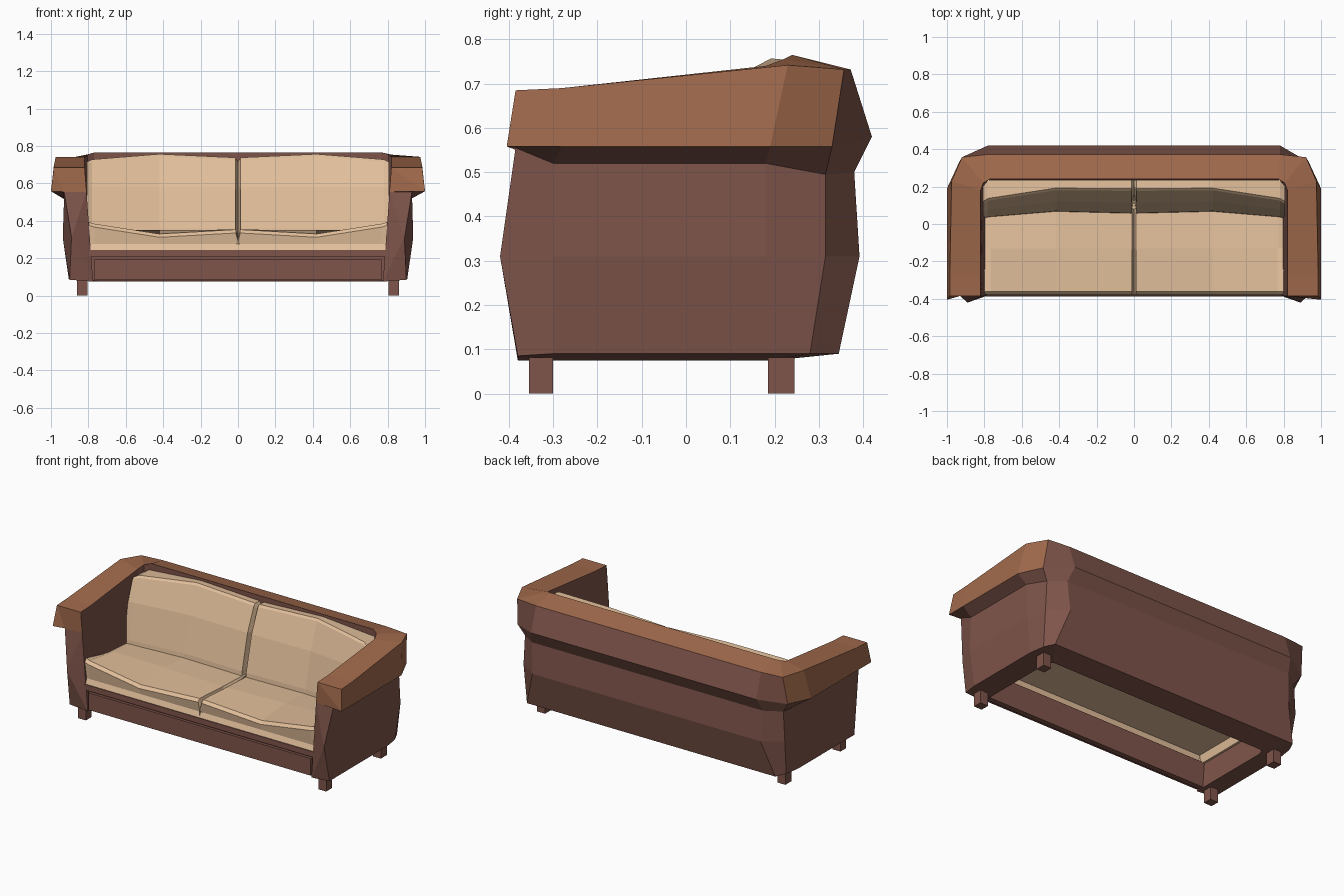
import bpy, bmesh

if "Cube" in bpy.data.objects:
    bpy.data.objects.remove(bpy.data.objects["Cube"])

def material(name, rgb):
    m = bpy.data.materials.new(name)
    m.diffuse_color = (*rgb, 1)
    m.use_nodes = True
    m.node_tree.nodes["Principled BSDF"].inputs["Base Color"].default_value = m.diffuse_color
    return m

BODY = material("dark brown leather", (0.212, 0.090, 0.069))
RIM = material("tan brown leather", (0.355, 0.143, 0.072))
CUSHION = material("beige fabric", (0.76, 0.52, 0.325))

def finish(name, bm, mats, rule=None):
    bmesh.ops.recalc_face_normals(bm, faces=bm.faces)
    if rule:
        for f in bm.faces:
            f.material_index = rule(f)
    me = bpy.data.meshes.new(name)
    bm.to_mesh(me)
    bm.free()
    for m in mats:
        me.materials.append(m)
    ob = bpy.data.objects.new(name, me)
    bpy.context.collection.objects.link(ob)
    return ob

def loft(name, rings, mats, rule=None, fan=None):
    """Skin closed rings of equal length and cap both ends (optionally as a fan)."""
    bm = bmesh.new()
    vs = [[bm.verts.new(p) for p in r] for r in rings]
    n = len(vs[0])
    for a, b in zip(vs, vs[1:]):
        for i in range(n):
            j = (i + 1) % n
            bm.faces.new((a[i], a[j], b[j], b[i]))
    for r in (vs[0], vs[-1]):
        if fan is None:
            bmesh.ops.triangulate(bm, faces=[bm.faces.new(r)])
        else:
            r = r[fan:] + r[:fan]
            for i in range(1, n - 1):
                bm.faces.new((r[0], r[i], r[i + 1]))
    return finish(name, bm, mats, rule)

def u_loft(name, levels, mats, rule=None, fan=None):
    """Levels run from the arm front to the back centre; mirror them to a U."""
    half = [list(r) for r in zip(*levels)]
    other = [[(-x, y, z) for x, y, z in r] for r in half[-2::-1]]
    return loft(name, half + other, mats, rule, fan)

def box(name, x0, x1, y0, y1, z0, z1, mat):
    ring = lambda x: [(x, y0, z0), (x, y1, z0), (x, y1, z1), (x, y0, z1)]
    return loft(name, [ring(x0), ring(x1)], [mat])

# level lines shared by the padded rim and the body below it
neck = [(.93, -.385, .555), (.93, -.30, .52), (.93, .18, .52),
        (.895, .315, .495), (.80, .38, .50), (0, .38, .50)]
inner = [(.81, -.385, .555), (.81, -.30, .52), (.81, .18, .52),
         (.80, .225, .50), (.77, .245, .50), (0, .245, .50)]

# rim: arm rests and top of the back
rim_low = [(1.0, -.405, .558), (1.0, -.28, .558), (1.0, .19, .558),
           (.935, .33, .558), (.78, .42, .58), (0, .42, .58)]
rim_top = [(.985, -.385, .685), (.985, -.28, .69), (.975, .23, .742),
           (.92, .357, .732), (.78, .372, .732), (0, .372, .732)]
rim_in = [(.82, -.385, .685), (.82, -.28, .69), (.82, .18, .74),
          (.805, .22, .755), (.77, .24, .765), (0, .24, .765)]

def rim_rule(f):
    n, c = f.normal, f.calc_center_median()
    outward = n.x * (1 if c.x > 0 else -1)
    front = n.y < -.5 and c.y < -.35
    return 0 if n.z > .5 or front or (outward > .6 and n.z > -.3) else 1

u_loft("padded_rim", [rim_low, rim_top, rim_in, inner, neck], [RIM, BODY], rim_rule)

# body: arms and back below the rim
mid = [(.89, -.42, .31), (.937, -.30, .31), (.92, .18, .31),
       (.905, .315, .31), (.79, .392, .31), (0, .392, .31)]
low = [(.90, -.38, .085), (.905, -.30, .09), (.905, .18, .09),
       (.89, .28, .09), (.86, .345, .09), (0, .345, .09)]
foot = [(.775, -.38, .075), (.775, -.30, .075), (.775, .15, .075),
        (.77, .185, .075), (.75, .20, .075), (0, .20, .075)]
u_loft("sofa_body", [neck, mid, low, foot, inner], [BODY], fan=1)

# front rail with lip, recessed board and raised panel
box("front_rail", -.80, .80, -.362, -.33, .08, .235, BODY)
box("front_rail_lip", -.80, .80, -.388, -.335, .208, .243, BODY)
box("front_panel", -.77, .77, -.38, -.35, .085, .192, BODY)

# legs
for side, s in (("right", 1), ("left", -1)):
    for end, y0, y1 in (("front", -.355, -.30), ("back", .185, .245)):
        xs = sorted((s * .805, s * .86))
        box(f"{end}_leg_{side}", *xs, y0, y1, 0, .082, BODY)

# cushions: cross sections along x, sunk into a seam at the centre, hollow below
seat_cols = [(0, .30, .305, .285), (.012, .345, .340, .285), (.42, .322, .350, .285),
             (.765, .376, .355, .285), (.775, .378, .354, .235), (.808, .39, .345, .235)]
back_cols = [(0, .13, .195, .715, .236), (.014, .055, .177, .738, .236), (.42, .065, .180, .757, .236),
             (.78, .035, .125, .728, .236), (.808, .025, .108, .715, .20)]

def seat_ring(x, zf, zm, zb):
    yz = [(-.355, .235), (-.383, .243), (-.370, .275), (-.378, zf - .01), (-.362, zf + .008),
          (-.13, zm), (.08, .332), (.225, .33), (.22, .235), (.20, .235), (.19, zb), (-.345, zb)]
    return [(x, y, z) for y, z in yz]

def back_ring(x, yb, yt, zt, rear):
    yz = [(yb, .31), (yb + .005, .36), ((yb + yt) / 2 - .002, .58),
          (yt, zt - .012), (yt + .012, zt), (rear, zt - .004), (rear, .31)]
    return [(x, y, z) for y, z in yz]

for side, s in (("right", 1), ("left", -1)):
    for name, ring, cols in (("seat", seat_ring, seat_cols), ("back", back_ring, back_cols)):
        rings = [[(s * x, y, z) for x, y, z in ring(*c)] for c in cols]
        loft(f"{name}_cushion_{side}", rings, [CUSHION])
